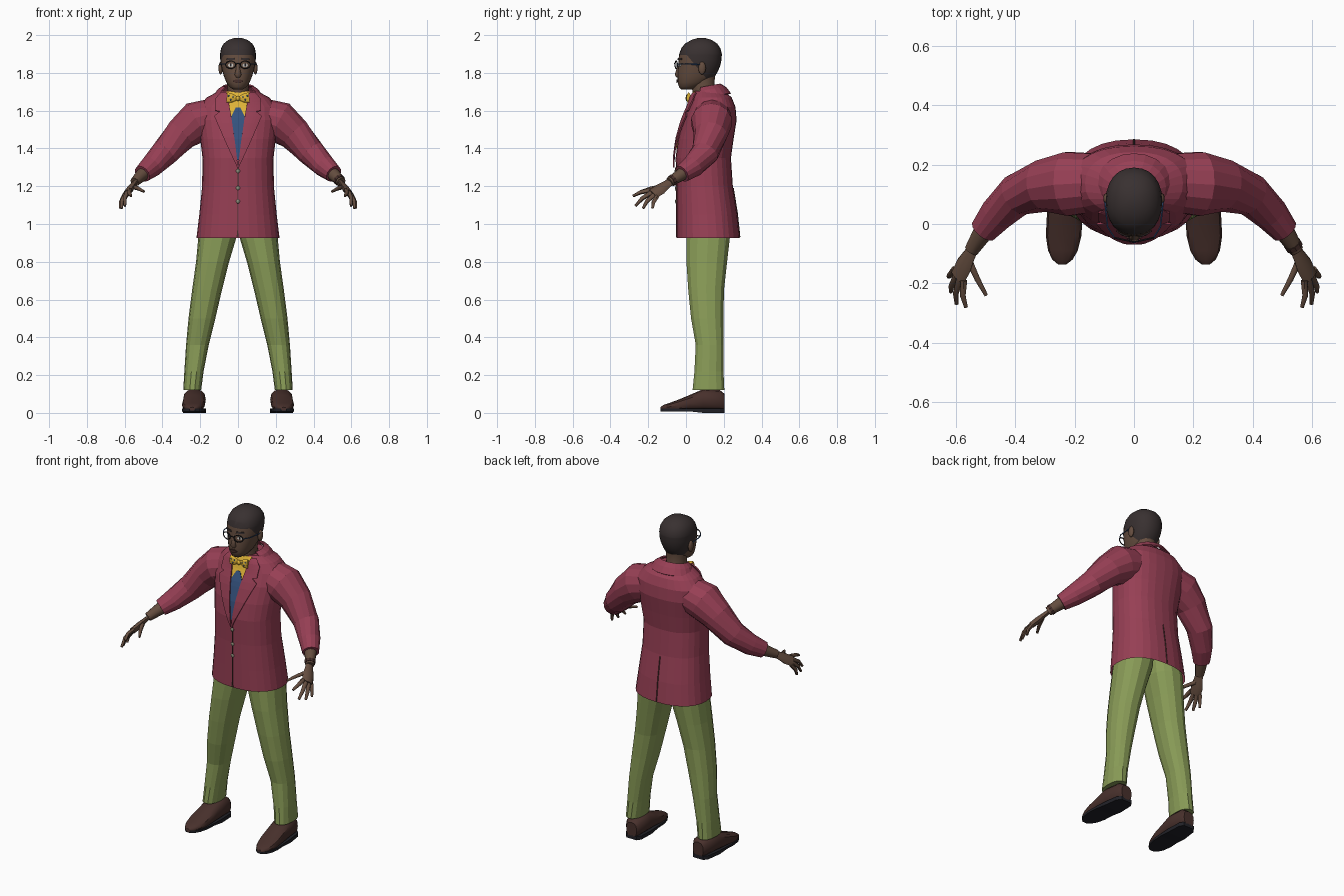
import bpy, bmesh, math
from mathutils import Vector

if "Cube" in bpy.data.objects:
    bpy.data.objects.remove(bpy.data.objects["Cube"], do_unlink=True)


def material(name, *rgb):
    mat = bpy.data.materials.new(name)
    mat.use_nodes = True
    mat.diffuse_color = (*rgb, 1)
    mat.node_tree.nodes["Principled BSDF"].inputs["Base Color"].default_value = (*rgb, 1)
    return mat


SKIN = material("brown skin", .13, .075, .05)
HAIR = material("dark hair", .04, .03, .03)
JACKET = material("crimson cloth", .31, .05, .09)
TROUSERS = material("olive cloth", .25, .33, .095)
YELLOW = material("yellow cloth", .75, .46, .04)
BLUE = material("blue cloth", .035, .085, .21)
SHOE = material("brown leather", .065, .03, .025)
BLACK = material("black", .015, .015, .02)
WHITE = material("eye white", .6, .57, .53)
METAL = material("button grey", .25, .25, .18)


def finish(bm, name, mat, mirror=False, smooth=0, thick=0):
    """Turn a bmesh into a named, coloured object."""
    bmesh.ops.recalc_face_normals(bm, faces=bm.faces)
    mesh = bpy.data.meshes.new(name)
    bm.to_mesh(mesh)
    bm.free()
    mesh.materials.append(mat)
    if smooth:
        mesh.shade_smooth()
        mesh.set_sharp_from_angle(angle=math.radians(smooth))
    obj = bpy.data.objects.new(name, mesh)
    bpy.context.collection.objects.link(obj)
    if mirror:
        obj.modifiers.new("Mirror", "MIRROR").use_mirror_merge = False
    if thick:
        solid = obj.modifiers.new("Solidify", "SOLIDIFY")
        solid.thickness, solid.offset = thick, 0
    return obj


def skin_rows(rows, closed=True, caps=(True, True)):
    """Bridge successive rows of points with quads."""
    bm = bmesh.new()
    rows = [[bm.verts.new(p) for p in row] for row in rows]
    n = len(rows[0])
    for a, b in zip(rows, rows[1:]):
        for i in range(n if closed else n - 1):
            j = (i + 1) % n
            bm.faces.new((a[i], a[j], b[j], b[i]))
    if closed:
        for row, cap in zip((rows[0], rows[-1]), caps):
            if cap:
                bm.faces.new(row)
    return bm


def ring(center, u, v, n, power=2):
    """Superellipse ring spanned by the half-axes u and v."""
    def bend(t):
        return math.copysign(abs(t) ** (2 / power), t)
    angles = [math.tau * i / n for i in range(n)]
    return [Vector(center) + u * bend(math.cos(a)) + v * bend(math.sin(a)) for a in angles]


def body(sections, n, power):
    """Upright loft from sections of height, left x, right x, front y, back y."""
    return [ring(((a + b) / 2, (f + k) / 2, z), Vector(((b - a) / 2, 0, 0)),
                 Vector((0, (k - f) / 2, 0)), n, power) for z, a, b, f, k in sections]


def tube(name, points, radii, mat, n=8, wide=(0, 0, 1), flat=1, **options):
    """Loft along a path; flat thins it across the wide direction."""
    pts = [Vector(p) for p in points]
    rows = []
    for i, (p, r) in enumerate(zip(pts, radii)):
        t = (pts[min(i + 1, len(pts) - 1)] - pts[max(i - 1, 0)]).normalized()
        u = Vector(wide)
        u = (u - t * u.dot(t)).normalized()
        rows.append(ring(p, u * r, t.cross(u) * r * flat, n))
    return finish(skin_rows(rows), name, mat, **options)


def front(table, x, z, power):
    """Front surface depth of a symmetric body table."""
    lo, hi = table[0], table[-1]
    for a, b in zip(table, table[1:]):
        if a[0] <= z <= b[0]:
            lo, hi = a, b
    t = min(max((z - lo[0]) / (hi[0] - lo[0]), 0), 1)
    w, f, k = (p + (q - p) * t for p, q in zip(lo[1:], hi[1:]))
    return (f + k) / 2 - (k - f) / 2 * max(0, 1 - abs(x / w) ** power) ** (1 / power)


def patch(name, table, power, spans, off, mat, mirror=False, thick=.004):
    """Thin plate lying on a body front, from spans of height, x start, x end."""
    rows = []
    for a, b in zip(spans, spans[1:]):
        for s in range(5):
            z, l, r = (p + (q - p) * s / 4 for p, q in zip(a, b))
            xs = [l + (r - l) * c / 6 for c in range(7)]
            rows.append([(x, front(table, x, z, power) - off, z) for x in xs])
    bm = skin_rows(rows, closed=False)
    bmesh.ops.remove_doubles(bm, verts=bm.verts, dist=.0001)
    return finish(bm, name, mat, mirror=mirror, thick=thick)


def ball(name, center, size, mat, mirror=False, n=10):
    bm = bmesh.new()
    bmesh.ops.create_uvsphere(bm, u_segments=n, v_segments=n - 2, radius=1)
    bmesh.ops.scale(bm, vec=size, verts=bm.verts)
    bmesh.ops.translate(bm, vec=center, verts=bm.verts)
    return finish(bm, name, mat, mirror=mirror, smooth=60)


# Jacket: height, half width, front, back
TORSO = [(.925, .22, -.05, .285), (1.05, .205, -.05, .272), (1.2, .19, -.05, .248),
         (1.35, .188, -.055, .238), (1.45, .2, -.042, .252), (1.55, .215, -.015, .268),
         (1.62, .21, .015, .262), (1.67, .165, .03, .242), (1.705, .1, .045, .2)]
TP = 2.3
finish(skin_rows(body([(z, -w, w, f, k) for z, w, f, k in TORSO], 28, TP),
                 caps=(False, True)), "jacket_body", JACKET)
tube("jacket_sleeves",
     [(.13, .14, 1.565), (.22, .135, 1.54), (.30, .13, 1.475), (.39, .1, 1.375),
      (.46, .035, 1.305), (.507, -.022, 1.265)],
     [.1, .11, .09, .073, .06, .047], JACKET, n=14, mirror=True)

# Collar wraps the back of the neck
turns = [math.radians(-35 + 250 * i / 14) for i in range(15)]
collar = [[(w * math.cos(a), y + d * math.sin(a), z + lift * math.sin(a)) for a in turns]
          for w, y, d, z, lift in ((.125, .135, .1, 1.68, .01), (.105, .125, .085, 1.71, .012),
                                   (.078, .115, .065, 1.728, .012))]
finish(skin_rows(collar, closed=False), "jacket_collar", JACKET, thick=.008)

# Shirt front, tie panel, lapels and closing seam
patch("shirt_front", TORSO, TP, [(1.4, -.03, .03), (1.6, -.055, .055), (1.70, -.06, .06)],
      .003, YELLOW)
patch("blue_panel", TORSO, TP,
      [(1.34, -.006, .006), (1.45, -.032, .032), (1.56, -.04, .04), (1.615, -.012, .012)],
      .007, BLUE)
patch("lapels", TORSO, TP,
      [(1.3, 0, .004), (1.42, .014, .06), (1.57, .036, .125), (1.595, .04, .095),
       (1.6, .041, .12), (1.66, .052, .12), (1.695, .06, .09)],
      .011, JACKET, mirror=True, thick=.008)
patch("front_seam", TORSO, TP, [(.93, -.008, .004), (.96, -.004, 0), (1.3, -.002, .002)],
      .002, SHOE)
for height in (1.28, 1.19, 1.12):
    ball("button", (0, front(TORSO, 0, height, TP) - .003, height), (.011, .005, .011), METAL)
tube("back_vent", [(0, .285, .93), (0, .271, 1.06), (0, .25, 1.19)], [.003] * 3, SHOE, n=4)

# Bow tie with dotted wings
tube("bow_wings", [(.004, .012, 1.665), (.03, .01, 1.667), (.058, .014, 1.668)],
     [.01, .023, .029], YELLOW, flat=.4, mirror=True)
ball("bow_knot", (0, .009, 1.665), (.012, .012, .014), YELLOW)
for x, z in ((.026, 1.674), (.038, 1.657), (.049, 1.678)):
    ball("bow_dots", (x, .002, z), (.005, .003, .005), BLUE, mirror=True, n=6)

# Trousers
LEG = [(1.03, 0, .18, .01, .23), (.93, .008, .21, 0, .235), (.8, .047, .222, 0, .22),
       (.65, .085, .243, .01, .203), (.5, .12, .262, .025, .2), (.36, .155, .275, .05, .2),
       (.22, .182, .284, .043, .2), (.12, .195, .29, .033, .205)]
finish(skin_rows(body(LEG, 14, 2.3)), "trouser_legs", TROUSERS, mirror=True)

# Shoes lofted from heel to toe: depth, half width, top
SHOES = [(.205, .035, .1), (.18, .052, .12), (.09, .06, .125), (.02, .06, .095),
         (-.04, .06, .07), (-.09, .05, .052), (-.12, .034, .042), (-.136, .014, .03)]
uppers = [ring((.235 - y * .05, y, (top + .012) / 2), Vector((w, 0, 0)),
               Vector((0, 0, (top - .012) / 2)), 12, 2.6) for y, w, top in SHOES]
finish(skin_rows(uppers), "shoe_uppers", SHOE, mirror=True, smooth=40)
soles = [[(.235 - y * .05 + s * w, y, z) for s, z in
          ((-1, low), (1, low), (1, .022), (-1, .022))]
         for y, w, low in [(y, w, 0 if y > .05 else .008) for y, w, top in SHOES]]
finish(skin_rows(soles), "shoe_soles", BLACK, mirror=True)

# Forearms, palms, fingers and thumbs
SPREAD = (.03, .045, -.03)
tube("forearms", [(.48, .01, 1.288), (.51, -.03, 1.258), (.547, -.088, 1.222)],
     [.038, .034, .025], SKIN, n=10, mirror=True, smooth=50)
tube("palms", [(.54, -.08, 1.226), (.556, -.108, 1.206), (.573, -.14, 1.182), (.592, -.178, 1.158)],
     [.023, .028, .037, .035], SKIN, wide=SPREAD, flat=.5, mirror=True, smooth=50)
FINGERS = {
    "index_fingers": [(.573, -.19, 1.178), (.577, -.24, 1.168), (.566, -.28, 1.148)],
    "middle_fingers": [(.587, -.185, 1.165), (.6, -.232, 1.135), (.598, -.268, 1.095)],
    "ring_fingers": [(.597, -.17, 1.153), (.614, -.207, 1.12), (.617, -.228, 1.082)],
    "little_fingers": [(.604, -.153, 1.147), (.62, -.172, 1.115), (.624, -.178, 1.083)],
    "thumbs": [(.555, -.125, 1.197), (.528, -.185, 1.188), (.498, -.24, 1.172)]}
for name, path in FINGERS.items():
    tube(name, path, [.013, .011, .007], SKIN, n=6, mirror=True, smooth=60)
tube("watch_band", [(.533, -.066, 1.236), (.541, -.079, 1.227)], [.031, .03], SHOE, n=10)

# Neck and head
finish(skin_rows(body([(1.66, -.065, .065, .04, .17), (1.72, -.056, .056, .03, .15),
                       (1.78, -.06, .06, .02, .155)], 14, 2)), "neck", SKIN, smooth=50)
HEAD = [(1.712, .025, -.025, .03), (1.725, .045, -.037, .07), (1.75, .062, -.044, .12),
        (1.78, .074, -.045, .152), (1.81, .083, -.044, .17), (1.84, .09, -.041, .182),
        (1.87, .094, -.04, .188), (1.9, .095, -.036, .19), (1.93, .09, -.025, .182),
        (1.955, .076, -.005, .165), (1.975, .05, .03, .135), (1.985, .02, .065, .1)]
HP = 2.2
bm = skin_rows(body([(z, -w, w, f, k) for z, w, f, k in HEAD], 24, HP))
for point, normal in (((0, 0, 1.895), (0, 0, 1)), ((0, 0, 1.9), (0, 1.2, 1))):
    bmesh.ops.bisect_plane(bm, geom=bm.verts[:] + bm.edges[:] + bm.faces[:],
                           plane_co=point, plane_no=normal)
# Hairline drops behind the ears
for face in bm.faces:
    c = face.calc_center_median()
    face.material_index = int(c.z > min(1.895, 1.9 - 1.2 * c.y))
head = finish(bm, "head", SKIN, smooth=50)
head.data.materials.append(HAIR)

# Face
tube("nose", [(0, -.036, 1.85), (0, -.043, 1.815), (0, -.046, 1.79), (0, -.04, 1.778)],
     [.008, .012, .018, .012], SKIN, wide=(1, 0, 0), flat=.75, smooth=60)
ball("ears", (.092, .085, 1.825), (.012, .02, .034), SKIN, mirror=True)
patch("eye_whites", HEAD, HP, [(1.832, .03, .046), (1.84, .022, .054), (1.849, .03, .046)],
      .003, WHITE, mirror=True, thick=.002)
patch("pupils", HEAD, HP, [(1.833, .034, .042), (1.849, .034, .042)],
      .005, BLACK, mirror=True, thick=.002)
patch("eyebrows", HEAD, HP, [(1.868, .014, .06), (1.878, .02, .058)], .004, HAIR, mirror=True)
patch("lips", HEAD, HP, [(1.748, 0, .014), (1.757, 0, .027), (1.766, 0, .01)],
      .004, SHOE, mirror=True, thick=.006)

# Glasses
rim = []
for i in range(17):
    a = math.tau * i / 16
    rim.append((.039 + .027 * math.cos(a), -.052 + .006 * math.cos(a), 1.843 + .02 * math.sin(a)))
tube("glasses_rims", rim, [.003] * 17, BLACK, n=6, wide=(0, 1, 0), mirror=True)
tube("glasses_bridge", [(-.013, -.058, 1.847), (0, -.06, 1.85), (.013, -.058, 1.847)],
     [.003] * 3, BLACK, n=6)
tube("glasses_temples", [(.066, -.046, 1.846), (.089, -.01, 1.847), (.098, .075, 1.845)],
     [.003] * 3, BLUE, n=6, mirror=True)
